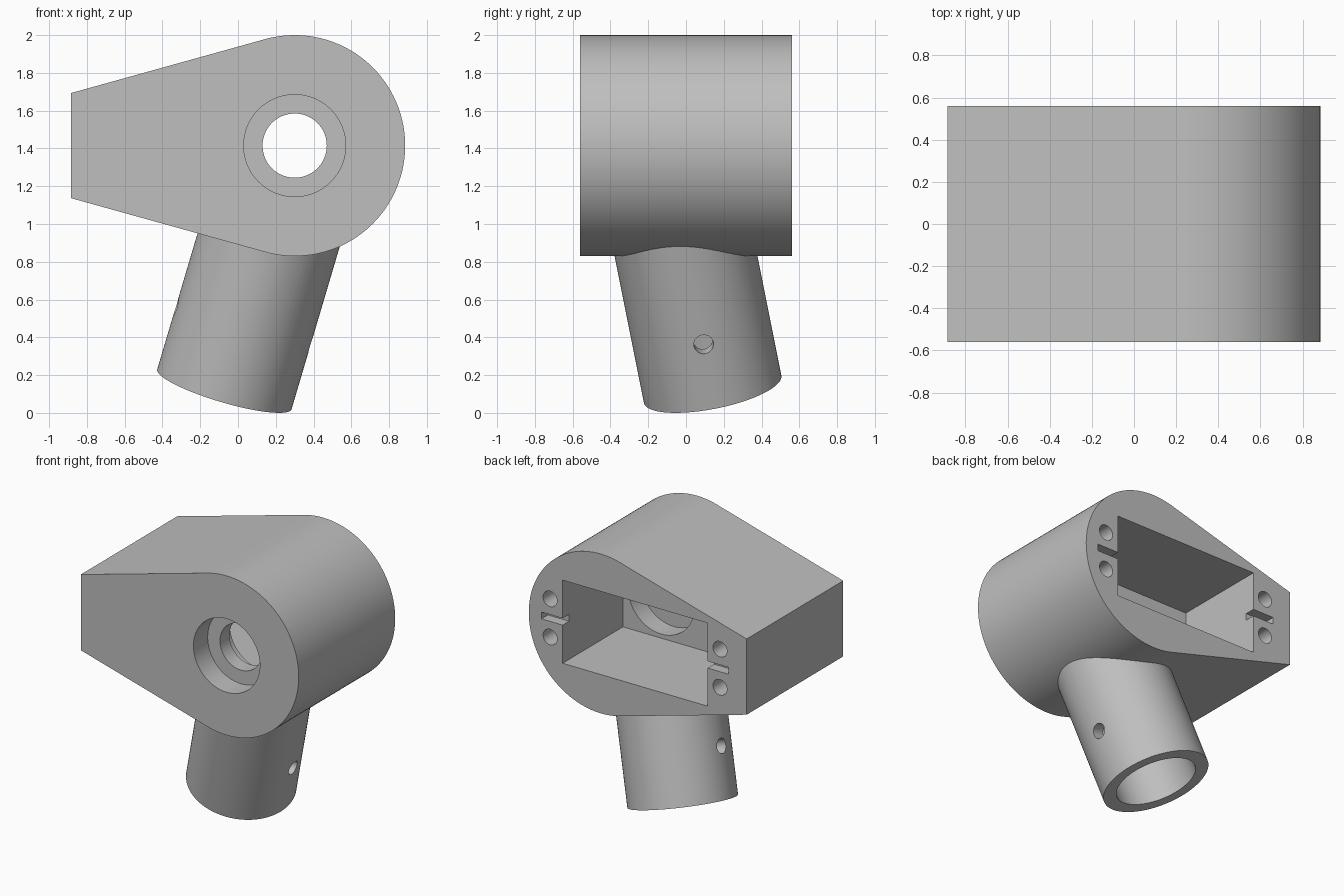
import bpy, bmesh, math
from mathutils import Vector, Matrix

if "Cube" in bpy.data.objects:
    bpy.data.objects.remove(bpy.data.objects["Cube"], do_unlink=True)

# Single grey plastic
grey = bpy.data.materials.new("grey_plastic")
grey.use_nodes = True
grey.diffuse_color = (0.52, 0.52, 0.52, 1)
grey.node_tree.nodes["Principled BSDF"].inputs["Base Color"].default_value = grey.diffuse_color


def add_object(name, bm):
    bmesh.ops.recalc_face_normals(bm, faces=bm.faces)
    mesh = bpy.data.meshes.new(name)
    bm.to_mesh(mesh)
    bm.free()
    mesh.materials.append(grey)
    obj = bpy.data.objects.new(name, mesh)
    bpy.context.collection.objects.link(obj)
    return obj


def rod(name, start, direction, radius, length, segments=64):
    """Cylinder that begins at start and runs along direction."""
    d = Vector(direction).normalized()
    turn = d.to_track_quat("Z", "Y").to_matrix().to_4x4()
    place = Matrix.Translation(Vector(start) + d * length / 2) @ turn
    bm = bmesh.new()
    bmesh.ops.create_cone(bm, cap_ends=True, segments=segments, radius1=radius,
                          radius2=radius, depth=length, matrix=place)
    return add_object(name, bm)


def box(name, low, high):
    low, high = Vector(low), Vector(high)
    bm = bmesh.new()
    bmesh.ops.create_cube(bm, size=1, matrix=Matrix.Translation((low + high) / 2)
                          @ Matrix.Diagonal((*(high - low), 1)))
    return add_object(name, bm)


def combine(target, tool, operation):
    """Apply a boolean to target and discard the tool."""
    mod = target.modifiers.new(operation.lower(), "BOOLEAN")
    mod.operation, mod.object, mod.solver = operation, tool, "EXACT"
    graph = bpy.context.evaluated_depsgraph_get()
    result = bpy.data.meshes.new_from_object(target.evaluated_get(graph))
    target.modifiers.clear()
    target.data = result
    bpy.data.objects.remove(tool, do_unlink=True)


# Housing: teardrop profile, round end tangent to a tapered flat end
HUB_X, HUB_Z, HUB_R = 0.30, 1.415, 0.585
END_X, END_HALF = -0.885, 0.278
FRONT, BACK = -0.56, 0.56
corner = Vector((END_X - HUB_X, END_HALF))
tangent = math.atan2(corner.y, corner.x) - math.acos(HUB_R / corner.length)
STEPS = 80
profile = [(END_X, HUB_Z - END_HALF)]
for i in range(STEPS + 1):
    a = tangent * (2 * i / STEPS - 1)
    profile.append((HUB_X + HUB_R * math.cos(a), HUB_Z + HUB_R * math.sin(a)))
profile.append((END_X, HUB_Z + END_HALF))

bm = bmesh.new()
face = bm.faces.new([bm.verts.new((x, FRONT, z)) for x, z in profile])
sweep = bmesh.ops.extrude_face_region(bm, geom=[face])
bmesh.ops.translate(bm, vec=(0, BACK - FRONT, 0),
                    verts=[v for v in sweep["geom"] if isinstance(v, bmesh.types.BMVert)])
bracket = add_object("servo_bracket", bm)

# Tilted tube socket beneath the housing
tilt = Matrix.Rotation(math.radians(11.3), 3, "X") @ Matrix.Rotation(math.radians(16.2), 3, "Y")
axis, cross = tilt @ Vector((0, 0, 1)), tilt @ Vector((1, 0, 0))
foot = Vector((-0.072, 0.141, 0.125))
combine(bracket, rod("tube", foot, axis, 0.371, 1.07, 96), "UNION")

cutters = [
    # Tube bore and cross pin hole
    rod("tube_bore", foot - axis * 0.1, axis, 0.28, 0.82, 96),
    rod("pin_hole", foot + axis * 0.36 - cross * 0.6, cross, 0.052, 1.2, 32),
    # Pocket open at the back
    box("pocket", (-0.568, -0.14, 1.115), (0.61, BACK + 0.1, 1.725)),
    # Shaft hole with a recess on each side of a thin web
    rod("front_recess", (HUB_X, FRONT - 0.1, HUB_Z), (0, 1, 0), 0.27, 0.265),
    rod("shaft_hole", (HUB_X, FRONT - 0.1, HUB_Z), (0, 1, 0), 0.17, 0.7),
    rod("inner_recess", (HUB_X, -0.285, HUB_Z), (0, 1, 0), 0.27, 0.3),
]
# Slots and screw holes at both ends of the pocket
POCKET_X, MID_Z = 0.022, 1.42
for side in (-1, 1):
    xs = sorted((POCKET_X + side * 0.5, POCKET_X + side * 0.76))
    cutters.append(box("slot", (xs[0], BACK - 0.075, MID_Z - 0.025),
                       (xs[1], BACK + 0.1, MID_Z + 0.025)))
    for up in (-1, 1):
        cutters.append(rod("screw_hole", (POCKET_X + side * 0.69, BACK - 0.35, MID_Z + up * 0.14),
                           (0, 1, 0), 0.057, 0.5, 32))
for cutter in cutters:
    combine(bracket, cutter, "DIFFERENCE")

# Smooth curved walls, keep the rims sharp
bpy.ops.object.select_all(action="DESELECT")
bpy.context.view_layer.objects.active = bracket
bracket.select_set(True)
bpy.ops.object.shade_smooth_by_angle(angle=math.radians(25))
